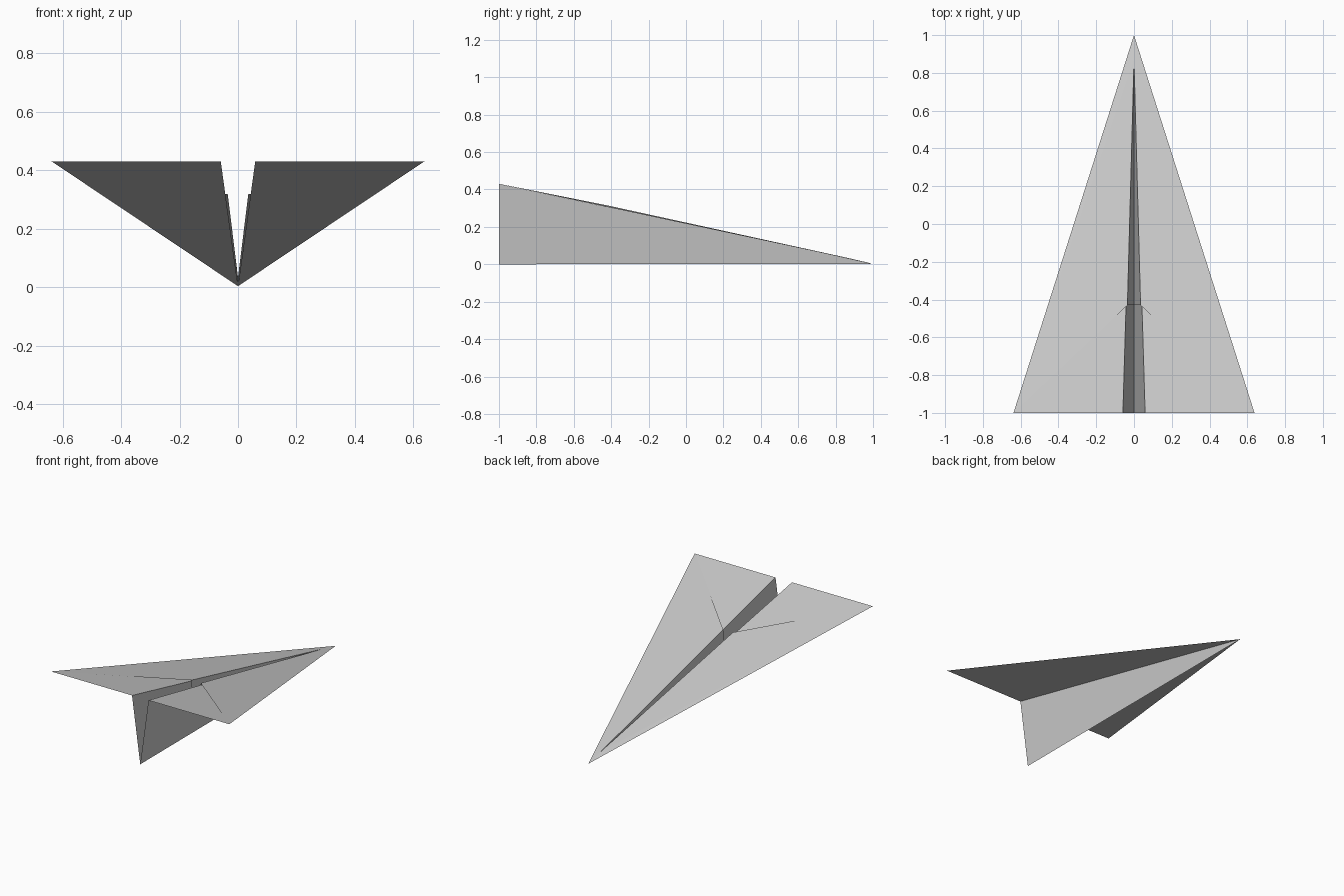
import bpy, bmesh

if "Cube" in bpy.data.objects:
    bpy.data.objects.remove(bpy.data.objects["Cube"])

def sheet(name, points, faces):
    """Right half of a folded paper sheet, mirrored across x = 0."""
    bm = bmesh.new()
    verts = [bm.verts.new(p) for p in points]
    for f in faces:
        bm.faces.new([verts[i] for i in f])
    mesh = bpy.data.meshes.new(name)
    bm.to_mesh(mesh)
    bm.free()
    obj = bpy.data.objects.new(name, mesh)
    bpy.context.collection.objects.link(obj)
    mod = obj.modifiers.new("mirror", 'MIRROR')
    mod.use_axis = (True, False, False)
    mod.merge_threshold = 0.0005
    return obj

nose = (0, 1, 0.003)
tip = (0.638, -1, 0.43)

# Outer paper: keel side and wing
sheet("paper_body",
      [nose, (0, -1, 0), (0.059, -1, 0.43), tip],
      [(0, 2, 1), (0, 3, 2)])

# Inner folded layer lying on the front of the wing and inside the keel
sheet("folded_layer",
      [nose, (0, -0.43, 0.012), (0.035, -0.43, 0.317),
       (0.638, -1, 0.4305), (0, 0.87, 0.033)],
      [(0, 4, 1), (4, 2, 1), (0, 3, 4), (4, 3, 2)])
